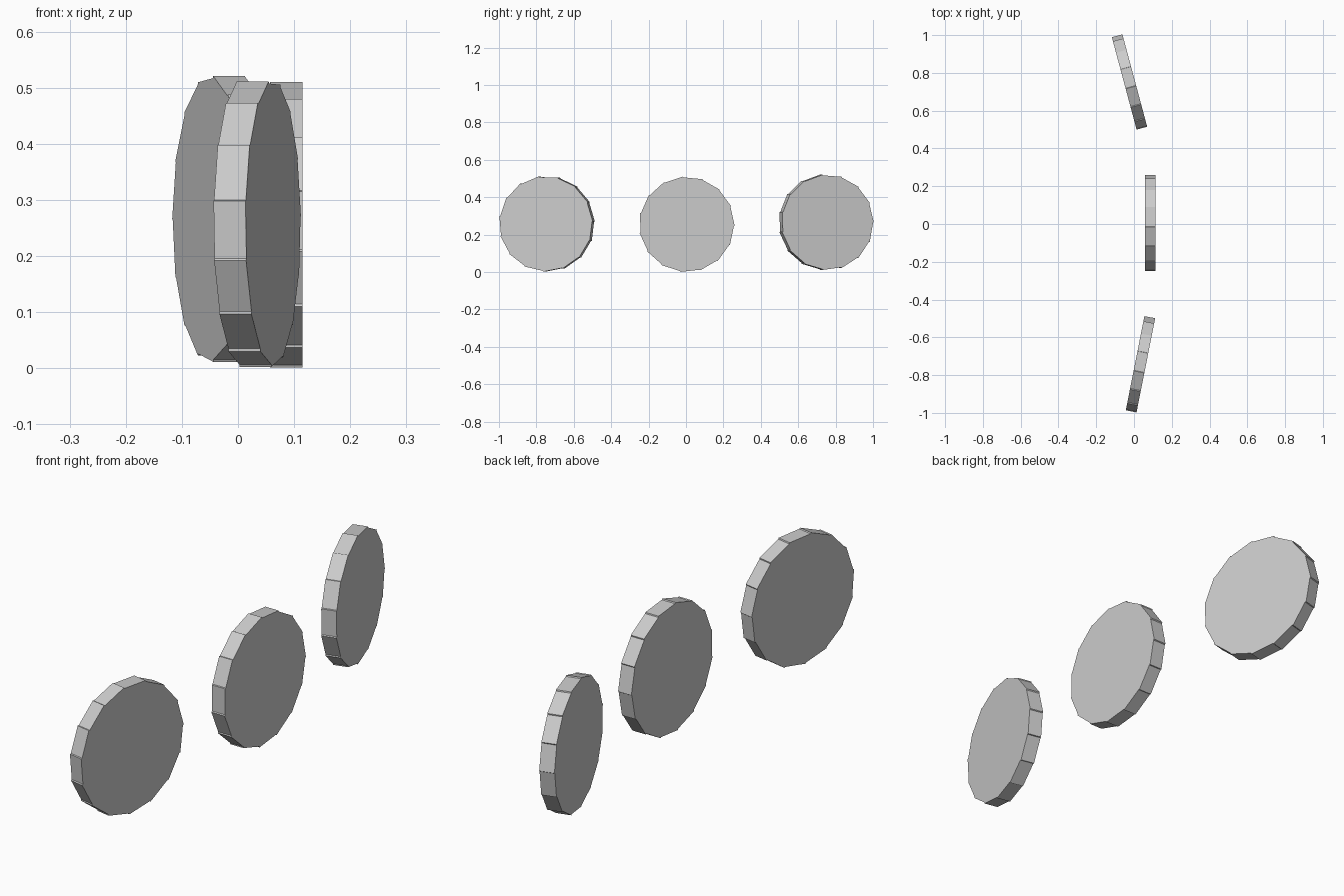
import bpy, bmesh
from math import sin, cos, radians
from mathutils import Matrix

if "Cube" in bpy.data.objects:
    bpy.data.objects.remove(bpy.data.objects["Cube"])

SIDES = 15
STEP = 360 / SIDES
THICK = 0.058


def disc(name, loc, turn, phase):
    """Upright faceted disc, axis along x, with slightly stepped rim segments."""
    bm = bmesh.new()
    ring = []
    for i in range(SIDES):
        # each flat segment begins a little proud of the previous one
        for ang, r in ((0.0, 0.256), (STEP - 0.6, 0.252)):
            a = radians(phase + i * STEP + ang)
            ring.append(bm.verts.new((-THICK / 2, r * cos(a), r * sin(a))))
    face = bm.faces.new(ring)
    ext = bmesh.ops.extrude_face_region(bm, geom=[face], use_keep_orig=True)
    moved = [v for v in ext["geom"] if isinstance(v, bmesh.types.BMVert)]
    bmesh.ops.translate(bm, verts=moved, vec=(THICK, 0, 0))
    bmesh.ops.recalc_face_normals(bm, faces=bm.faces)
    mesh = bpy.data.meshes.new(name)
    bm.to_mesh(mesh)
    bm.free()
    ob = bpy.data.objects.new(name, mesh)
    ob.matrix_world = Matrix.Translation(loc) @ Matrix.Rotation(radians(turn), 4, 'Z')
    bpy.context.collection.objects.link(ob)


# three discs in a row, the outer two turned inwards
disc("front_disc", (0.034, -0.744, 0.258), -11.2, 3)
disc("middle_disc", (0.086, 0.004, 0.255), 0, 22.5)
disc("back_disc", (-0.023, 0.749, 0.266), 15, 0)
